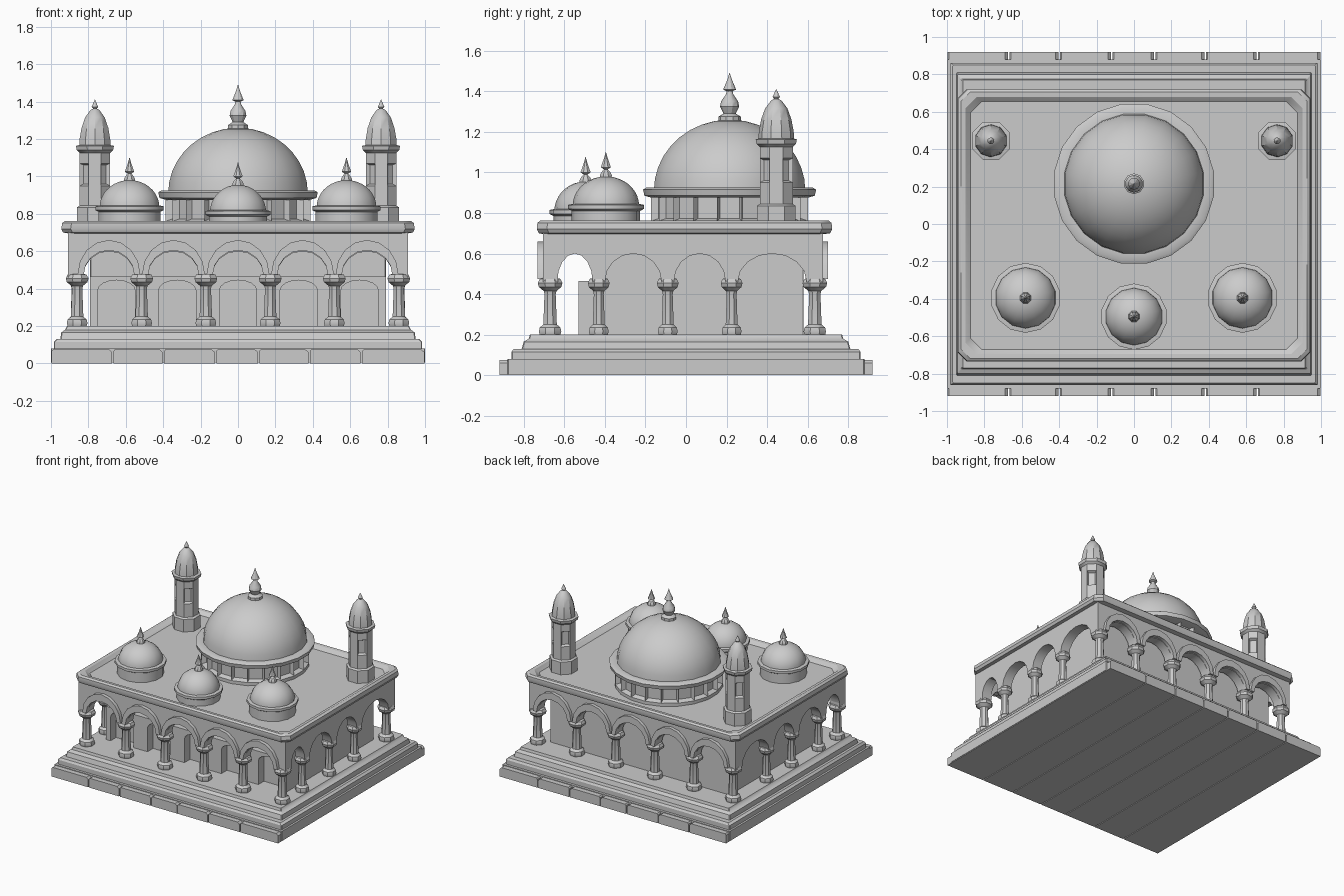
import bpy, bmesh, math
from math import sin, cos, pi

if "Cube" in bpy.data.objects:
    bpy.data.objects.remove(bpy.data.objects["Cube"])


def finish(name, bm):
    bmesh.ops.remove_doubles(bm, verts=bm.verts, dist=1e-5)
    bmesh.ops.recalc_face_normals(bm, faces=bm.faces)
    me = bpy.data.meshes.new(name)
    bm.to_mesh(me)
    bm.free()
    ob = bpy.data.objects.new(name, me)
    bpy.context.collection.objects.link(ob)
    return ob


def loft(name, rings):
    """Skin a list of equal-length closed rings and cap both ends."""
    bm = bmesh.new()
    vs = [[bm.verts.new(p) for p in r] for r in rings]
    n = len(vs[0])
    for a, b in zip(vs, vs[1:]):
        for i in range(n):
            j = (i + 1) % n
            bm.faces.new((a[i], a[j], b[j], b[i]))
    bm.faces.new(vs[0])
    bm.faces.new(vs[-1])
    return finish(name, bm)


def lathe(name, x, y, prof, n):
    return loft(name, [[(x + r * cos(2 * pi * (i + .5) / n), y + r * sin(2 * pi * (i + .5) / n), z)
                        for i in range(n)] for r, z in prof])


def tiers(name, rings):
    """Stacked chamfered rectangles: (half x, y min, y max, chamfer, z)."""
    return loft(name, [[(-h + c, a, z), (h - c, a, z), (h, a + c, z), (h, b - c, z),
                        (h - c, b, z), (-h + c, b, z), (-h, b - c, z), (-h, a + c, z)]
                       for h, a, b, c, z in rings])


def prism(name, pts, axis, a, b):
    """Extrude a (u, z) outline along y (axis 'y') or x (axis 'x')."""
    place = (lambda u, z, d: (u, d, z)) if axis == 'y' else (lambda u, z, d: (d, u, z))
    return loft(name, [[place(u, z, d) for u, z in pts] for d in (a, b)])


def arch(c, hw, spring, top, n=8):
    return [(c - hw * cos(pi * i / n), spring + (top - spring) * sin(pi * i / n)) for i in range(n + 1)]


def arcade(name, axis, a, b, u0, u1, bays, bottom, spring, crown, top):
    pts = [(u0, top), (u0, bottom)]
    for c, hw in bays:
        if spring > bottom:
            pts.append((c - hw, bottom))
        pts += arch(c, hw, spring, crown)
        if spring > bottom:
            pts.append((c + hw, bottom))
    return prism(name, pts + [(u1, bottom), (u1, top)], axis, a, b)


def recess(ob, z0, z1, step, border, depth):
    """Sink window panels into the side faces of a lathed wall."""
    bm = bmesh.new()
    bm.from_mesh(ob.data)
    side = [f for f in bm.faces if abs(f.normal.z) < .3 and z0 < f.calc_center_median().z < z1]
    side.sort(key=lambda f: math.atan2(f.normal.y, f.normal.x))
    bmesh.ops.inset_individual(bm, faces=side[::step], thickness=border, depth=-depth)
    bm.to_mesh(ob.data)
    bm.free()


# plinth: paving blocks and two steps
edges = [-1, -.67, -.4, -.12, .11, .38, .66, 1]
for a, b in zip(edges, edges[1:]):
    prism("paving_block", [(a + .004, .0), (b - .004, .0), (b - .004, .06), (b - .02, .075),
                           (a + .012, .075), (a + .004, .065)], 'y', -.92, .92)
tiers("base_slab", [(1, -.88, .88, .004, .005), (1, -.88, .88, .004, .08)])
tiers("lower_step", [(.985, -.86, .86, .005, .08), (.985, -.86, .86, .005, .115), (.97, -.85, .85, .005, .13)])
tiers("upper_step", [(.95, -.81, .81, .005, .13), (.945, -.8, .8, .005, .165),
                     (.925, -.775, .775, .005, .18), (.915, -.77, .77, .005, .2)])

# inner hall and front door screen
tiers("hall", [(.79, -.46, .58, .003, .2), (.79, -.46, .58, .003, .71)])
arcade("door_screen", 'y', -.53, -.455, -.79, .79, [(i * .325, .1) for i in range(-2, 3)], .2, .39, .445, .465)

# arcade walls on all four sides
front_bays = [(i * .345, .14) for i in range(-2, 3)]
cols_y = [-.665, -.43, -.09, .225, .625]
side_bays = [((a + b) / 2, (b - a) / 2 - .03) for a, b in zip(cols_y, cols_y[1:])]
arcade("front_arcade", 'y', -.705, -.63, -.91, .91, front_bays, .46, .46, .6, .71)
arcade("back_arcade", 'y', .6, .675, -.91, .91, front_bays, .46, .46, .6, .71)
for s in (-1, 1):
    arcade("side_arcade", 'x', s * .83, s * .91, -.705, .675, side_bays, .46, .46, .6, .71)

# raised hoods over front and back arches
for c, hw in front_bays:
    for a, b in ((-.732, -.7), (.67, .7)):
        prism("arch_hood", arch(c, .168, .475, .66) + arch(c, .135, .475, .605)[::-1], 'y', a, b)

# columns
shaft = [(.055, .2), (.06, .215), (.055, .235), (.036, .25), (.03, .4), (.034, .415),
         (.06, .435), (.066, .455), (.055, .475), (.03, .48)]
for x in (-.86, -.515, -.172, .172, .515, .86):
    for y in (-.67, .635):
        lathe("column", x, y, shaft, 8)
for x in (-.865, .865):
    for y in cols_y[1:-1]:
        lathe("side_column", x, y, [(r * .88, z) for r, z in shaft], 8)

# roof with rounded cornice
tiers("roof_cornice", [(.905, -.7, .675, .03, .695), (.935, -.725, .71, .05, .7), (.945, -.735, .72, .05, .72),
                       (.94, -.733, .718, .05, .75), (.925, -.72, .705, .05, .762),
                       (.9, -.695, .68, .06, .76), (.875, -.67, .655, .06, .735)])


def dome(name, x, y, r, z0, h, n):
    return lathe(name, x, y, [(r * cos(t), z0 + h * sin(t)) for t in [pi / 2 * i / 9 * .98 for i in range(10)]], n)


# main dome
drum = lathe("main_drum", 0, .215, [(.392, .73), (.392, .76), (.392, .89)], 20)
recess(drum, .8, .85, 1, .018, .035)
lathe("main_dome_ring", 0, .215, [(.39, .875), (.425, .885), (.432, .915), (.415, .925), (.37, .925)], 20)
dome("main_dome", 0, .215, .378, .91, .35, 20)
lathe("main_finial", 0, .215, [(.055, 1.245), (.055, 1.275), (.03, 1.29), (.035, 1.3), (.047, 1.325), (.042, 1.35),
                               (.018, 1.385), (.015, 1.4), (.032, 1.408), (.012, 1.455), (.001, 1.49)], 10)

# three small front domes
for x, y, r, dz in ((-.58, -.395, .187, 0), (.58, -.395, .187, 0), (0, -.495, .177, -.025)):
    lathe("small_drum", x, y, [(r - .018, .73), (r - .018, .81 + dz), (r, .82 + dz), (r, .84 + dz),
                               (r - .025, .845 + dz)], 14)
    dome("small_dome", x, y, r - .023, .835 + dz, .145, 14)
    lathe("small_finial", x, y, [(.03, .965 + dz), (.032, .985 + dz), (.025, 1.0 + dz), (.01, 1.015 + dz),
                                 (.027, 1.025 + dz), (.01, 1.07 + dz), (.001, 1.1 + dz)], 8)

# rear minarets
for x in (-.765, .765):
    lathe("minaret_base", x, .445, [(.103, .73), (.103, .835), (.086, .845)], 8)
    tower = lathe("minaret_shaft", x, .445, [(.088, .84), (.088, .95), (.088, 1.07), (.088, 1.135)], 8)
    recess(tower, .98, 1.03, 2, .014, .02)
    lathe("minaret_balcony", x, .445, [(.088, 1.125), (.105, 1.14), (.11, 1.163), (.088, 1.168)], 8)
    lathe("minaret_cap", x, .445, [(.088, 1.16), (.086, 1.2), (.075, 1.26), (.055, 1.315), (.025, 1.355),
                                   (.01, 1.362), (.018, 1.372), (.001, 1.41)], 10)

bpy.ops.object.select_all(action='SELECT')
bpy.context.view_layer.objects.active = bpy.context.selected_objects[0]
bpy.ops.object.shade_smooth_by_angle(angle=math.radians(32))
